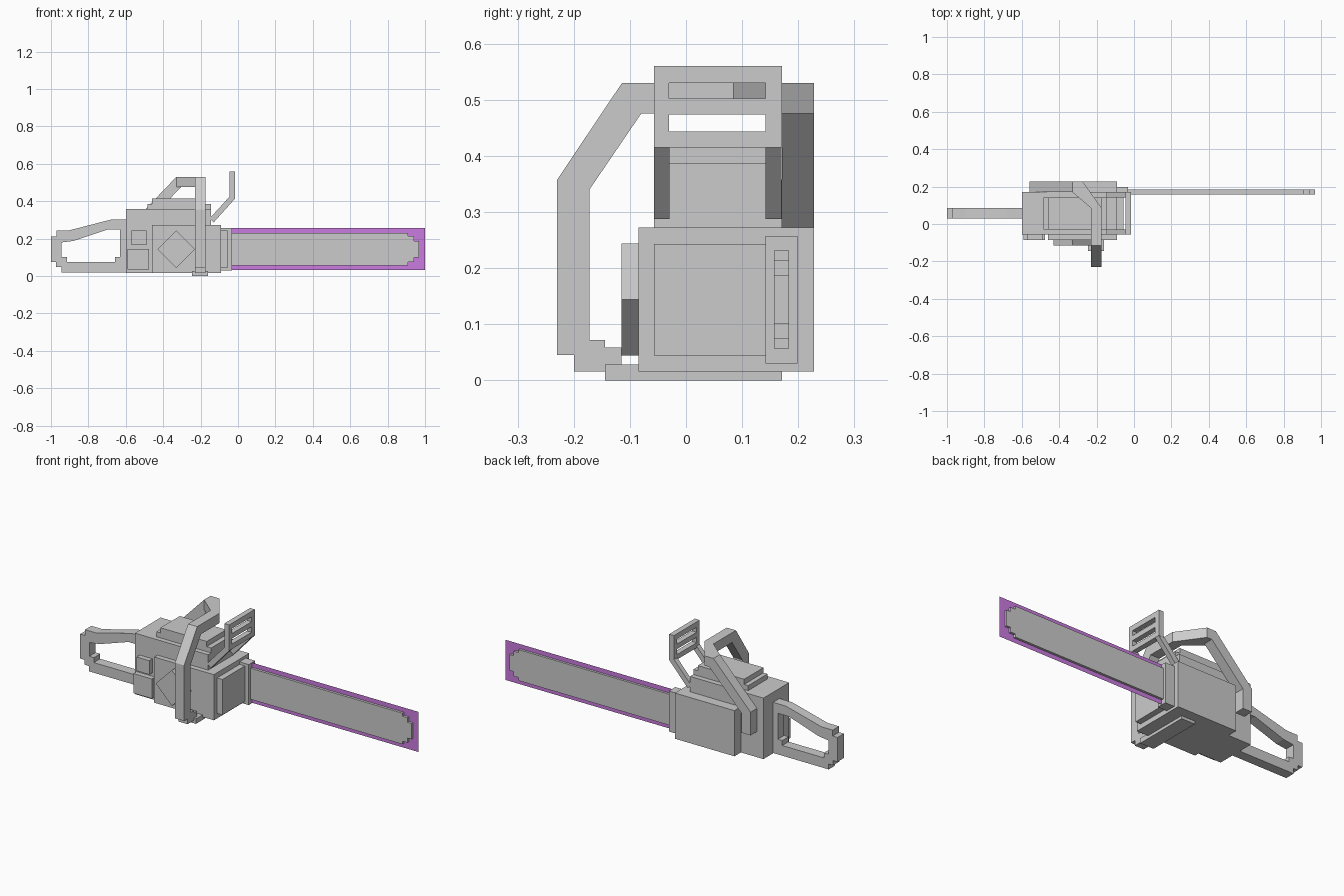
import bpy, bmesh
from mathutils import Vector

# axis -> mapping of 2D profile (u, v) and depth d to 3D
MAP = {
    'X': lambda u, v, d: (d, u, v),
    'Y': lambda u, v, d: (u, d, v),
    'Z': lambda u, v, d: (u, v, d),
}


def rect(u0, u1, v0, v1):
    return [(u0, v0), (u1, v0), (u1, v1), (u0, v1)]


def prism(name, axis, lo, hi, outline, *holes):
    """Extrude a flat outline (with optional holes) between lo and hi."""
    bm = bmesh.new()
    edges = []
    for loop in (outline, *holes):
        vs = [bm.verts.new(MAP[axis](u, v, lo)) for u, v in loop]
        edges += [bm.edges.new((vs[i - 1], vs[i])) for i in range(len(vs))]
    normal = Vector(MAP[axis](0, 0, 1))
    bmesh.ops.triangle_fill(bm, edges=edges, use_beauty=True, normal=normal)
    ext = bmesh.ops.extrude_face_region(bm, geom=bm.faces[:], use_keep_orig=True)
    top = [e for e in ext['geom'] if isinstance(e, bmesh.types.BMVert)]
    bmesh.ops.translate(bm, verts=top, vec=normal * (hi - lo))
    bmesh.ops.recalc_face_normals(bm, faces=bm.faces[:])
    me = bpy.data.meshes.new(name)
    bm.to_mesh(me)
    bm.free()
    ob = bpy.data.objects.new(name, me)
    bpy.context.collection.objects.link(ob)
    return ob


def box(name, x0, x1, y0, y1, z0, z1):
    return prism(name, 'Z', z0, z1, rect(x0, x1, y0, y1))


# Engine housing and stepped top cover
box("engine_body", -0.60, -0.145, -0.057, 0.171, 0.016, 0.358)
box("clutch_housing", -0.46, -0.09, -0.085, 0.228, 0.016, 0.272)
box("top_cover_lower", -0.485, -0.145, -0.03, 0.142, 0.358, 0.386)
box("top_cover_upper", -0.46, -0.173, -0.03, 0.142, 0.386, 0.415)
box("front_panel", -0.09, -0.057, -0.057, 0.142, 0.044, 0.243)
box("bar_mount", -0.09, -0.033, 0.142, 0.199, 0.030, 0.257)
box("fuel_cap", -0.57, -0.49, -0.085, -0.057, 0.165, 0.243)
box("oil_tank", -0.59, -0.475, -0.085, -0.057, 0.035, 0.145)
box("base_plate", -0.245, -0.16, -0.144, 0.171, 0.0, 0.028)

# Diamond-shaped starter cover
cx, cz, r = -0.33, 0.144, 0.1
prism("starter_cover", 'Y', -0.115, -0.085,
      [(cx - r, cz), (cx, cz - r), (cx + r, cz), (cx, cz + r)])

# Guide bar with a stepped tip
tip = [(0.91, 0.087), (0.91, 0.070), (0.94, 0.070), (0.94, 0.044), (0.967, 0.044)]
mid = 0.144
prism("guide_bar", 'Y', 0.157, 0.184,
      [(-0.04, mid + 0.087)] + [(x, mid + h) for x, h in tip]
      + [(x, mid - h) for x, h in reversed(tip)] + [(-0.04, mid - 0.087)])

# Flat chain sheet around the bar
me = bpy.data.meshes.new("chain")
me.from_pydata([(x, 0.171, z) for x, z in rect(-0.04, 1.0, 0.032, 0.257)],
               [], [(0, 1, 2, 3)])
mat = bpy.data.materials.new("chain_purple")
mat.diffuse_color = (0.6, 0.2, 0.75, 1)
me.materials.append(mat)
bpy.context.collection.objects.link(bpy.data.objects.new("chain", me))

# Rear handle loop
prism("rear_handle", 'Y', 0.030, 0.086,
      [(-0.60, 0.302), (-0.68, 0.302), (-0.90, 0.245), (-0.97, 0.245),
       (-0.97, 0.212), (-1.0, 0.212), (-1.0, 0.075), (-0.972, 0.075),
       (-0.972, 0.048), (-0.945, 0.048), (-0.945, 0.018), (-0.60, 0.018)],
      [(-0.63, 0.248), (-0.70, 0.248), (-0.88, 0.188), (-0.943, 0.180),
       (-0.943, 0.103), (-0.915, 0.103), (-0.915, 0.075), (-0.657, 0.075),
       (-0.657, 0.103), (-0.63, 0.103)])

# Wrap-around front handle: right side and top bar
prism("front_handle_right", 'X', -0.23, -0.173,
      [(0.085, 0.53), (-0.114, 0.53), (-0.23, 0.357), (-0.23, 0.045),
       (-0.20, 0.045), (-0.20, 0.016), (-0.115, 0.016), (-0.115, 0.058),
       (-0.144, 0.058), (-0.144, 0.072), (-0.172, 0.072), (-0.172, 0.34),
       (-0.08, 0.475), (0.085, 0.475)])
# Angled corner of the handle
prism("front_handle_corner", 'Z', 0.475, 0.53,
      [(-0.23, 0.085), (-0.173, 0.085), (-0.275, 0.228), (-0.33, 0.228),
       (-0.33, 0.171)])
# Left side sloping back to the body
prism("front_handle_left", 'Y', 0.171, 0.228,
      [(-0.305, 0.53), (-0.33, 0.53), (-0.56, 0.29), (-0.56, 0.16),
       (-0.503, 0.16), (-0.503, 0.27), (-0.305, 0.475)])

# Hand guard: slotted plate and two sloping legs
prism("guard_plate", 'X', -0.045, -0.015, rect(-0.057, 0.171, 0.415, 0.56),
      rect(-0.03, 0.142, 0.443, 0.474), rect(-0.03, 0.142, 0.502, 0.53))
for side, y in (("right", -0.057), ("left", 0.142)):
    prism("guard_leg_" + side, 'Y', y, y + 0.028,
          [(-0.045, 0.425), (-0.045, 0.415), (-0.015, 0.415),
           (-0.13, 0.287), (-0.152, 0.308)])
